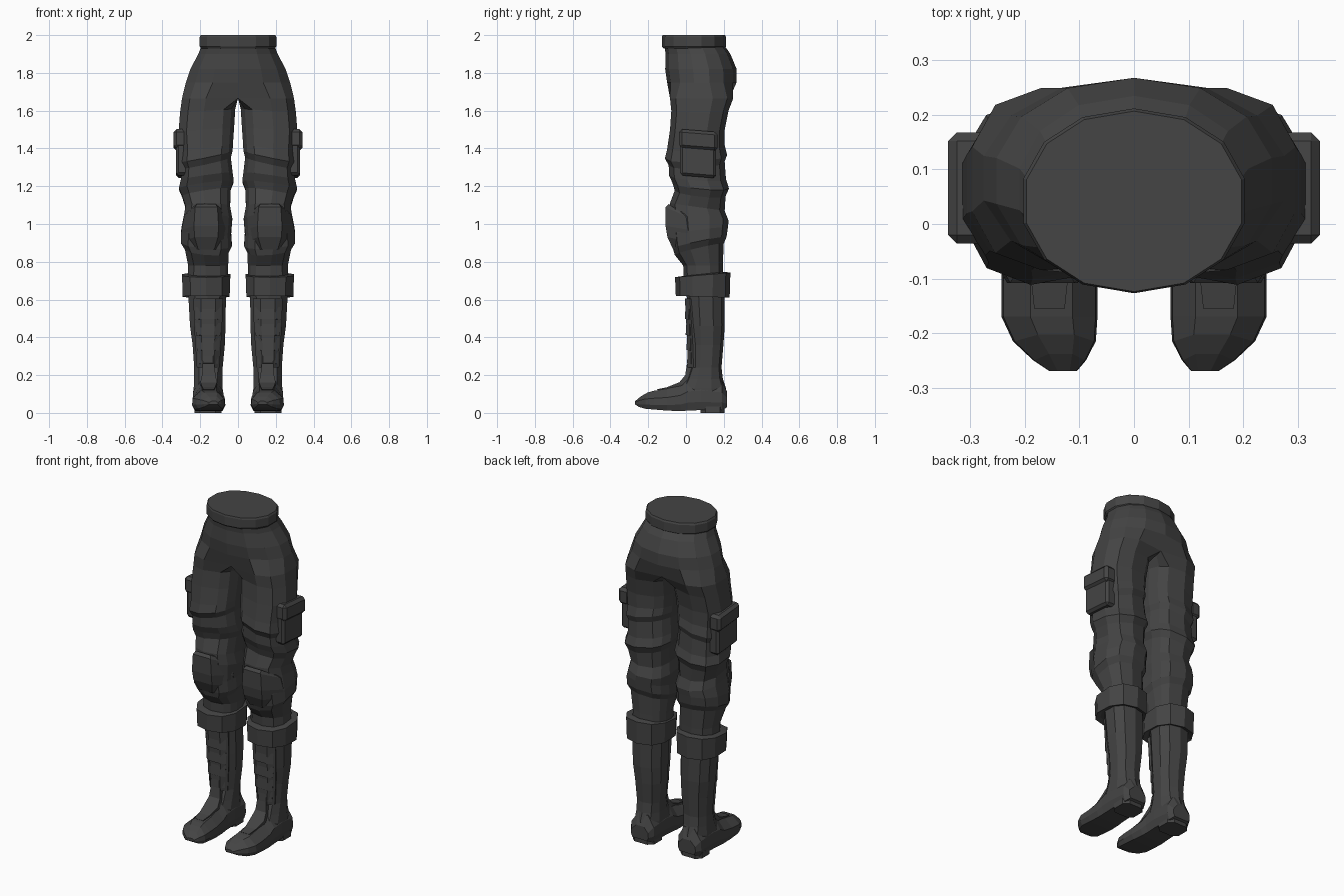
import bpy, bmesh, math
from mathutils import Vector

if "Cube" in bpy.data.objects:
    bpy.data.objects.remove(bpy.data.objects["Cube"])

fabric = bpy.data.materials.new("charcoal fabric")
fabric.diffuse_color = (0.058, 0.058, 0.058, 1)
fabric.use_nodes = True
fabric.node_tree.nodes["Principled BSDF"].inputs["Base Color"].default_value = fabric.diffuse_color


def finish(name, bm, mirror=True, bevel=0.0):
    me = bpy.data.meshes.new(name)
    bm.to_mesh(me)
    bm.free()
    me.materials.append(fabric)
    ob = bpy.data.objects.new(name, me)
    bpy.context.collection.objects.link(ob)
    if bevel:
        b = ob.modifiers.new("bevel", 'BEVEL')
        b.width, b.segments = bevel, 1
    if mirror:
        m = ob.modifiers.new("mirror", 'MIRROR')
        m.use_axis[0] = True
        m.merge_threshold = 0.0005
    return ob


def loft(name, rings, mirror=True, open_centre=False, bevel=0.0):
    """Skin a list of equal-length point rings and cap both ends."""
    bm = bmesh.new()
    rows = [[bm.verts.new(p) for p in r] for r in rings]
    n = len(rows[0])
    for a, b in zip(rows, rows[1:]):
        for i in range(n):
            j = (i + 1) % n
            bm.faces.new((a[i], a[j], b[j], b[i]))
    bm.faces.new(rows[0])
    bm.faces.new(rows[-1])
    bmesh.ops.recalc_face_normals(bm, faces=bm.faces[:])
    if open_centre:
        inner = [f for f in bm.faces if all(abs(v.co.x) < 1e-5 for v in f.verts)]
        bmesh.ops.delete(bm, geom=inner, context='FACES')
    return finish(name, bm, mirror, bevel)


def oval(z, x0, x1, y0, y1, n=10, tx=0.0, ty=0.0, power=0.85):
    """Squarish oval ring; tx and ty tilt it across and along y."""
    pts = []
    for i in range(n):
        a = 2 * math.pi * (i + 0.5) / n
        c, s = math.cos(a), math.sin(a)
        c = math.copysign(abs(c) ** power, c)
        s = math.copysign(abs(s) ** power, s)
        pts.append(((x0 + x1) / 2 + c * (x1 - x0) / 2,
                    (y0 + y1) / 2 + s * (y1 - y0) / 2, z + tx * c + ty * s))
    return pts


def hip_ring(z, rx, y0, y1):
    """Half oval from front centre to back centre, closed along x = 0."""
    cy, ry = (y0 + y1) / 2, (y1 - y0) / 2
    pts = []
    for i in range(8):
        a = -math.pi / 2 + math.pi * i / 7
        pts.append((rx * max(0, math.cos(a)) ** 0.9 if 0 < i < 7 else 0,
                    cy + ry * math.sin(a), z))
    return pts + [(0, y1 + (y0 - y1) * k / 5, z) for k in range(1, 5)]


def leg_ring(z, x0, x1, y0, y1, tx=0.0, ty=0.0, crotch=False):
    """Twelve point leg ring in the same order as hip_ring."""
    angles = [-120 + 240 * i / 7 for i in range(8)] + [120 + 24 * k for k in range(1, 5)]
    pts = []
    for i, d in enumerate(angles):
        c, s = math.cos(math.radians(d)), math.sin(math.radians(d))
        c = math.copysign(abs(c) ** 0.8, c)
        s = math.copysign(abs(s) ** 0.85, s)
        x = (x0 + x1) / 2 + c * (x1 - x0) / 2
        if crotch and (i == 0 or i >= 7):
            x = 0
        pts.append((x, (y0 + y1) / 2 + s * (y1 - y0) / 2, z + tx * c + ty * s))
    return pts


# Trousers: hips, then legs with ledge-like folds down to the cuff
hips = [(1.95, .195, -.115, .20), (1.90, .215, -.108, .235), (1.82, .258, -.11, .268),
        (1.75, .282, -.10, .268)]
legs = [(1.60, .012, .312, -.078, .225, -.01, 0), (1.50, .018, .32, -.085, .205, -.01, 0),
        (1.41, .024, .312, -.10, .205, -.02, .01), (1.36, .026, .316, -.112, .218, -.03, .01),
        (1.325, .036, .302, -.092, .205, -.03, .01), (1.25, .026, .308, -.09, .212, -.02, -.01),
        (1.205, .020, .318, -.072, .228, -.02, -.015), (1.165, .036, .30, -.06, .21, -.02, -.015),
        (1.09, .040, .282, -.085, .205, 0, -.02), (1.035, .028, .29, -.085, .226, .01, -.02),
        (0.96, .034, .305, -.08, .222, .01, .02), (0.90, .030, .308, -.07, .215, .01, .03),
        (0.865, .048, .285, -.06, .20, .01, .03), (0.78, .050, .268, -.015, .195, 0, 0),
        (0.68, .050, .270, -.01, .195, 0, 0)]
rings = [hip_ring(*h) for h in hips]
rings.append(leg_ring(1.665, 0, .302, -.085, .25, 0, 0, True))
rings += [leg_ring(*g) for g in legs]
loft("trousers", rings, open_centre=True)

# Waistband
loft("waistband", [oval(z, -r, r, a, b, 14, power=.95) for z, r, a, b in
     ((1.93, .20, -.12, .205), (1.94, .208, -.127, .212),
      (1.99, .208, -.127, .212), (2.0, .202, -.124, .207))], mirror=False)

# Cuff strap below the knee
loft("boot_cuff", [oval(z, .035 + d, .302 - d, -.058 + d, .235 - d, 10, ty=t) for z, d, t in
     ((.625, .03, -.005), (.615, .004, -.005), (.73, 0, .012), (.735, .03, .012))])

# Boot shaft
loft("boot_shaft", [oval(z, a, b, c, d, 10) for z, a, b, c, d in
     ((.66, .055, .268, .0, .205), (.60, .06, .266, .005, .205), (.46, .062, .258, .015, .205),
      (.36, .066, .244, .022, .198), (.24, .078, .235, .022, .188), (.18, .08, .235, .0, .195),
      (.13, .078, .238, -.03, .212), (.05, .078, .238, -.01, .212))])


# Foot, skinned from heel to toe
def foot_ring(y, x0, x1, z0, z1, lean=0.0):
    w = x1 - x0
    side = z0 + (z1 - z0) * 0.6
    return [(x0 + w * .08, y, z0), (x0, y, z0 + (z1 - z0) * .25), (x0 + w * .02, y, side),
            (x0 + w * .26, y + lean, z1), (x0 + w * .70, y + lean, z1),
            (x1 - w * .02, y, side), (x1, y, z0 + (z1 - z0) * .25), (x1 - w * .08, y, z0)]


loft("boot_foot", [foot_ring(*s) for s in
     ((.218, .10, .216, .03, .11), (.19, .08, .236, .015, .17), (.08, .076, .24, .015, .19),
      (.01, .076, .24, .012, .18), (-.03, .072, .242, .01, .148), (-.10, .067, .243, .012, .128),
      (-.17, .067, .243, .018, .117), (-.215, .070, .222, .022, .108, .012),
      (-.25, .088, .185, .032, .088, .012), (-.27, .105, .155, .045, .062))])

# Heel block
loft("boot_heel", [oval(z, .085, .235, .075, .208, 8, power=.6) for z in (0, .035)])


# Shells that wrap the front of the leg: rows of z, half width, front y, side y
def front_shell(name, cx, rows, back):
    rings = []
    for z, w, yf, ys, dip in rows:
        rings.append([(cx - w, ys, z - dip), (cx - w * .5, yf, z), (cx + w * .5, yf, z),
                      (cx + w, ys, z - dip), (cx + w * .8, ys + back, z - dip),
                      (cx - w * .8, ys + back, z - dip)])
    loft(name, rings)


front_shell("knee_pad", .168, ((1.105, .10, -.092, -.03, .04), (1.09, .118, -.108, .0, .05),
            (.99, .130, -.108, .01, .02), (.93, .124, -.098, .01, .02),
            (.865, .085, -.068, -.01, -.005)), .06)
front_shell("shin_panel", .158, ((.605, .078, -.006, .02, 0), (.46, .074, .002, .03, 0),
            (.36, .068, .008, .036, 0), (.24, .06, .008, .04, 0)), .04)

# Lacing plates stacked down the shin
for k, (z, w) in enumerate(((.53, .068), (.445, .066), (.365, .06), (.295, .054))):
    y = -.008 + (.605 - z) * .05
    front_shell("shin_plate_%d" % (k + 1), .158,
                ((z + .034, w, y + .002, y + .02, .004), (z - .032, w * .97, y - .002, y + .018, .004)), .02)

# Boot tongue running from the ankle over the instep
loft("boot_tongue", [[(.155 - w, y, z), (.155 + w, y, z), (.155 + w, y + .04, z - .03),
                      (.155 - w, y + .04, z - .03)] for y, z, w in
     ((.005, .26, .03), (-.004, .20, .036), (-.035, .162, .044),
      (-.10, .136, .034), (-.155, .125, .028))])


# Thigh pouch with a flap
def block(name, x0, x1, y0, y1, z0, z1, tilt, bevel):
    bm = bmesh.new()
    bmesh.ops.create_cube(bm, size=1)
    for v in bm.verts:
        y = (y0 + y1) / 2 + v.co.y * (y1 - y0)
        v.co = Vector(((x0 + x1) / 2 + v.co.x * (x1 - x0), y,
                       (z0 + z1) / 2 + v.co.z * (z1 - z0) - tilt * (y - .065)))
    finish(name, bm, bevel=bevel)


block("pouch_body", .26, .328, -.032, .16, 1.25, 1.44, .08, .014)
block("pouch_flap", .265, .341, -.036, .168, 1.395, 1.495, .08, .016)
